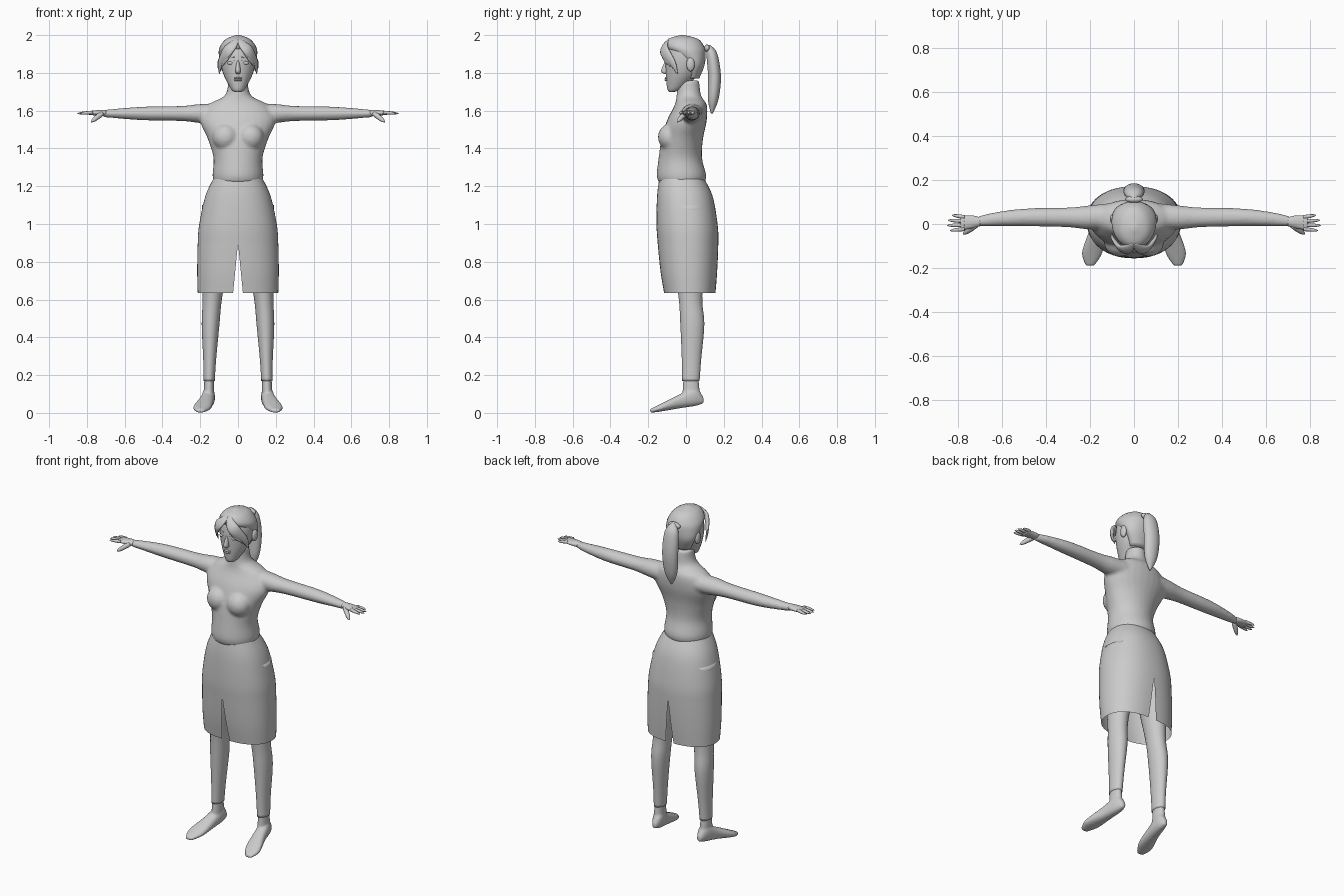
import bpy, bmesh, math
from mathutils import Vector

default_cube = bpy.data.objects.get("Cube")
if default_cube:
    bpy.data.objects.remove(default_cube)

shade = 0.6
grey = bpy.data.materials.new("pale_grey")
grey.use_nodes = True
grey.diffuse_color = (shade, shade, shade, 1)
grey.node_tree.nodes["Principled BSDF"].inputs["Base Color"].default_value = grey.diffuse_color


def refine(rows, steps=5):
    """Smooth curve through every row of numbers."""
    smooth_rows = []
    for i in range(len(rows) - 1):
        neighbours = (rows[max(i - 1, 0)], rows[i], rows[i + 1], rows[min(i + 2, len(rows) - 1)])
        for step in range(steps):
            t = step / steps
            smooth_rows.append([
                b + t / 2 * (c - a + t * (2 * a - 5 * b + 4 * c - d + t * (3 * (b - c) + d - a)))
                for a, b, c, d in zip(*neighbours)])
    return smooth_rows + [list(rows[-1])]


def oval(centre, u, v, count=28, power=2):
    """Ring of points with half axes u and v; a higher power is boxier."""
    ring = []
    for i in range(count):
        angle = math.tau * i / count
        c, s = math.cos(angle), math.sin(angle)
        c = math.copysign(abs(c) ** (2 / power), c)
        s = math.copysign(abs(s) ** (2 / power), s)
        ring.append(Vector(centre) + Vector(u) * c + Vector(v) * s)
    return ring


def levels(rows):
    """Stacked rings from rows of height, half width, front, back and optional x."""
    rings = []
    for z, width, front, back, *offset in refine(rows):
        x = offset[0] if offset else 0
        rings.append(oval((x, (front + back) / 2, z), (width, 0, 0), (0, (back - front) / 2, 0)))
    return rings


def limb(rows, height):
    """Rings across x from rows of x, y, half depth and half thickness."""
    return [oval((x, y, height), (0, depth, 0), (0, 0, thick)) for x, y, depth, thick in refine(rows)]


def taper(start, end, radius, count=8):
    """Round stick that narrows to a blunt tip."""
    start, end = Vector(start), Vector(end)
    turn = (end - start).to_track_quat('Z', 'Y')
    rings = []
    for i in range(count):
        t = i / count
        size = radius * math.sqrt(1 - t ** 3)
        rings.append(oval(start.lerp(end, t), turn @ Vector((size, 0, 0)), turn @ Vector((0, size, 0)), 12))
    return rings + [oval(end, turn @ Vector((size / 4, 0, 0)), turn @ Vector((0, size / 4, 0)), 12)]


def lock(rows, hub):
    """Flat strand of hair facing away from hub, from rows of x, y, z and half width."""
    rows = refine(rows)
    points = [Vector(row[:3]) for row in rows]
    rings = []
    for i, point in enumerate(points):
        tangent = (points[min(i + 1, len(points) - 1)] - points[max(i - 1, 0)]).normalized()
        side = tangent.cross(point - Vector(hub)).normalized()
        width = rows[i][-1]
        rings.append(oval(point, side * width, side.cross(tangent) * width * .4, 16))
    return rings


def ball(centre, rx, ry, rz, bands=12):
    rings = []
    for i in range(bands + 1):
        tilt = (i / bands - .5) * math.pi * .97
        reach = math.cos(tilt)
        rings.append(oval(Vector(centre) + Vector((0, 0, rz * math.sin(tilt))),
                          (rx * reach, 0, 0), (0, ry * reach, 0), 20))
    return rings


def flip(rings):
    return [[Vector((-point.x, point.y, point.z)) for point in ring] for ring in rings]


def build(name, shells, mirror=False, voxel=0, closed=True):
    """Skin each shell of rings; a voxel size blends the shells into one surface."""
    bm = bmesh.new()
    for rings in shells:
        grid = [[bm.verts.new(point) for point in ring] for ring in rings]
        for low, high in zip(grid, grid[1:]):
            for i in range(len(low) if closed else len(low) - 1):
                j = (i + 1) % len(low)
                bm.faces.new((low[i], low[j], high[j], high[i]))
        if closed:
            bm.faces.new(grid[0][::-1])
            bm.faces.new(grid[-1])
    bmesh.ops.recalc_face_normals(bm, faces=bm.faces)
    for face in bm.faces:
        face.smooth = True
    mesh = bpy.data.meshes.new(name)
    bm.to_mesh(mesh)
    bm.free()
    mesh.materials.append(grey)
    part = bpy.data.objects.new(name, mesh)
    bpy.context.collection.objects.link(part)
    if voxel:
        blend = part.modifiers.new("blend", 'REMESH')
        blend.mode = 'VOXEL'
        blend.voxel_size = voxel
        blend.use_smooth_shade = True
        part.modifiers.new("soften", 'SMOOTH').iterations = 5
    if mirror:
        part.modifiers.new("mirror", 'MIRROR').merge_threshold = .0005


# Torso, bust, neck and arms blended into one skin
arm_height = 1.585
torso = levels([(1.22, .13, -.145, .1), (1.26, .135, -.155, .107), (1.35, .13, -.145, .085),
                (1.45, .16, -.13, .09), (1.55, .2, -.1, .11), (1.63, .16, -.06, .11),
                (1.68, .07, -.05, .08), (1.76, .05, -.045, .07)])
arm = limb([(.06, .04, .06, .055), (.2, .03, .055, .05), (.3, .03, .045, .04),
            (.5, .03, .04, .036), (.65, .02, .03, .025), (.72, .01, .02, .018)], arm_height)
bust = ball((.066, -.085, 1.46), .07, .064, .07)
build("torso_and_arms", [torso, arm, flip(arm), bust, flip(bust)], voxel=.009)

# Hands: palm, four fingers and a thumb
hand = [limb([(.7, .01, .02, .016), (.73, .01, .028, .016), (.79, .005, .034, .01)], arm_height + .003)]
for finger in range(4):
    y = .031 - .018 * finger
    reach = .85 - .008 * (finger - 1.7) ** 2
    hand.append(taper((.77, y, arm_height + .006), (reach, y * 1.3, arm_height), .009))
hand.append(taper((.72, -.005, arm_height), (.777, -.047, 1.54), .014))
build("hands", hand, mirror=True)

# Skirt: thin open tube with a slit at front and back
apex, hem, slit = .9, .635, .026
skirt = []
for z, width, front, back in refine([
        (1.25, .125, -.14, .09), (1.15, .172, -.153, .14), (1, .205, -.156, .167),
        (apex, .213, -.15, .171), (.75, .216, -.135, .165), (hem, .213, -.116, .156)]):
    gap = max(0, apex - z) / (apex - hem) * slit
    half = []
    for i in range(29):
        angle = (i / 28 - .5) * math.pi
        c, s = math.cos(angle) ** .9, math.sin(angle)
        s = math.copysign(abs(s) ** .9, s)
        half.append(Vector((gap + (width - gap) * c, (front + back + (back - front) * s) / 2, z)))
    skirt.append(half)
build("skirt", [skirt], mirror=True, closed=False)

# Legs down to the trouser hem
build("legs", [levels([
    (1.1, .08, -.09, .11, .11), (.9, .08, -.08, .11, .113), (.62, .052, -.04, .086, .135),
    (.47, .047, -.03, .097, .145), (.28, .034, -.022, .08, .15), (.17, .03, -.02, .072, .153)])],
    mirror=True)

# Shoes turned slightly outward, blended with the ankles
shoe = [oval((x, y, (sole + top) / 2), (width, 0, 0), (0, 0, (top - sole) / 2), power=2.3)
        for y, x, width, sole, top in refine([
            (.093, .15, .012, .05, .08), (.05, .153, .031, .037, .135), (-.03, .166, .038, .025, .1),
            (-.13, .19, .047, .008, .05), (-.19, .2, .02, 0, .02)])]
ankle = levels([(.09, .028, -.02, .075, .154), (.19, .025, -.014, .066, .153)])
build("shoes", [shoe, ankle], mirror=True, voxel=.006)

# Head and face
build("head", [levels([(1.7, .02, -.09, -.06), (1.72, .04, -.1, -.01), (1.8, .08, -.107, .07),
                       (1.88, .094, -.109, .096), (1.95, .08, -.09, .08), (1.99, .02, -.04, .02)])])
build("nose", [levels([(1.865, .006, -.11, -.09), (1.81, .014, -.132, -.09), (1.793, .008, -.11, -.09)])])
build("lips", [ball((0, -.102, z), .022, .011, .006) for z in (1.762, 1.772)])
build("eyes", [ball((.038, -.095, 1.852), .019, .01, .009)], mirror=True)
build("eyelids_and_eyebrows", [taper((.018, -.105, z), (.064, -.084, z), .004) for z in (1.862, 1.882)],
      mirror=True)
build("ears", [ball((.095, .024, 1.845), .014, .022, .037)], mirror=True)

# Hair cap rising out of the scalp, with a parted fringe
build("hair_cap", [levels([(1.77, .05, 0, .07), (1.84, .09, 0, .098), (1.9, .102, -.07, .104),
                           (1.94, .095, -.11, .096), (1.98, .062, -.092, .063), (2, .01, -.03, -.01)])])
hub = (0, 0, 1.86)
outer_lock = lock([(.004, -.09, 1.978, .01), (.03, -.112, 1.945, .027), (.06, -.112, 1.91, .032),
                   (.093, -.07, 1.85, .02), (.099, -.045, 1.795, .003)], hub)
inner_lock = lock([(.004, -.095, 1.968, .01), (.03, -.122, 1.93, .016), (.06, -.115, 1.88, .014),
                   (.086, -.083, 1.835, .003)], hub)
build("fringe", [outer_lock, inner_lock], mirror=True)

# Ponytail and its tie
build("hair_tie", [ball((0, .112, 1.93), .04, .016, .02)])
build("ponytail", [levels([(1.947, .01, .11, .13), (1.9, .041, .108, .166), (1.78, .048, .117, .185),
                           (1.66, .038, .116, .172), (1.585, .005, .132, .142)])])
